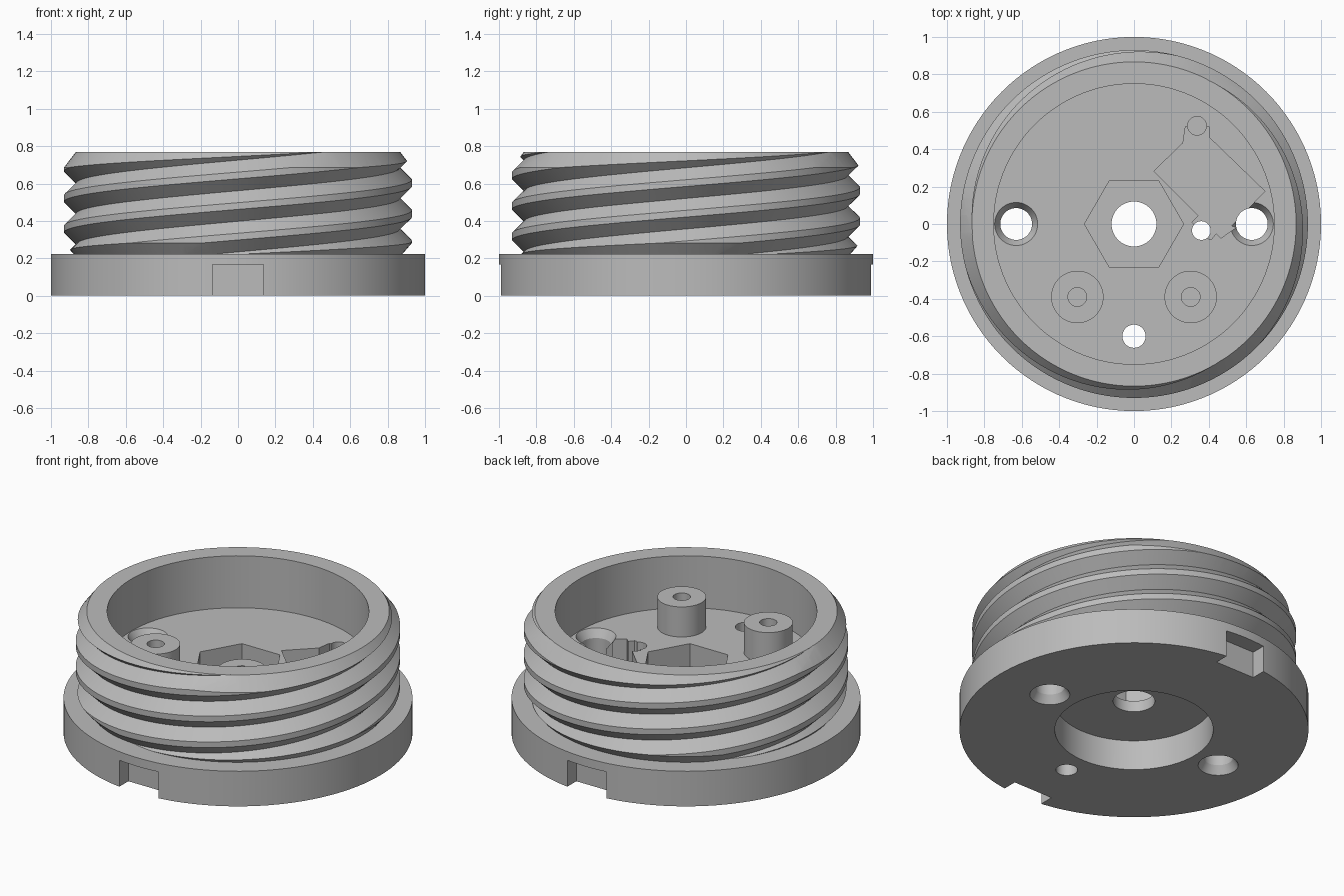
import bpy, bmesh, math

if "Cube" in bpy.data.objects:
    bpy.data.objects.remove(bpy.data.objects["Cube"])

SEG = 120
grey = bpy.data.materials.new("plain grey")
grey.diffuse_color = (0.5, 0.5, 0.5, 1)
grey.use_nodes = True
grey.node_tree.nodes["Principled BSDF"].inputs["Base Color"].default_value = grey.diffuse_color


def finish(name, bm):
    bmesh.ops.remove_doubles(bm, verts=bm.verts, dist=1e-5)
    bmesh.ops.recalc_face_normals(bm, faces=bm.faces)
    me = bpy.data.meshes.new(name)
    bm.to_mesh(me)
    bm.free()
    me.materials.append(grey)
    ob = bpy.data.objects.new(name, me)
    bpy.context.collection.objects.link(ob)
    return ob


def lathe(name, profile, x=0, y=0, n=SEG, closed=False):
    """Revolve (radius, z) points around a vertical axis at x, y."""
    bm = bmesh.new()
    rings = []
    for r, z in profile:
        if r == 0:
            rings.append([bm.verts.new((x, y, z))] * n)
        else:
            rings.append([bm.verts.new((x + r * math.cos(2 * math.pi * i / n),
                                        y + r * math.sin(2 * math.pi * i / n), z)) for i in range(n)])
    pairs = list(zip(rings, rings[1:]))
    if closed:
        pairs.append((rings[-1], rings[0]))
    for a, b in pairs:
        for i in range(n):
            j = (i + 1) % n
            vs = list(dict.fromkeys((a[i], a[j], b[j], b[i])))
            if len(vs) > 2:
                bm.faces.new(vs)
    return finish(name, bm)


def cylinder(name, r, z0, z1, x=0, y=0, n=48):
    return lathe(name, [(0, z0), (r, z0), (r, z1), (0, z1)], x, y, n)


def prism(name, pts, z0, z1):
    bm = bmesh.new()
    face = bm.faces.new([bm.verts.new((x, y, z0)) for x, y in pts])
    top = bmesh.ops.extrude_face_region(bm, geom=[face])["geom"]
    for v in top:
        if isinstance(v, bmesh.types.BMVert):
            v.co.z = z1
    return finish(name, bm)


def boolean(ob, other, operation="DIFFERENCE"):
    mod = ob.modifiers.new("cut", 'BOOLEAN')
    mod.operation, mod.solver, mod.object = operation, 'EXACT', other
    bpy.context.view_layer.objects.active = ob
    bpy.ops.object.modifier_apply(modifier=mod.name)
    bpy.data.objects.remove(other)


# base disc with raised floor
base = lathe("base", [(0, 0), (1, 0), (1, .222), (.8, .222), (.8, .44), (0, .44)])

# centre recess, shaft hole and hexagonal nut pocket
boolean(base, lathe("recess_cutter", [(0, -.1), (.454, -.1), (.454, .19), (.12, .19), (.12, .3), (0, .3)]))
boolean(base, cylinder("hex_cutter", .265, .26, .6, n=6))

# odd-shaped pocket with its two small holes
pocket = [(.262, .433), (.275, .52), (.40, .52), (.40, .465), (.70, .175), (.52, -.01), (.545, -.02),
          (.465, -.075), (.44, -.05), (.415, -.08), (.40, -.08), (.31, .01), (.345, .045), (.107, .283)]
boolean(base, prism("pocket_cutter", pocket, .26, .6))
boolean(base, cylinder("pocket_hole_cutter", .05, .1, .6, .36, -.035))
boolean(base, cylinder("blind_hole_cutter", .05, .23, .6, .337, .525))

# countersunk side holes and plain front hole
for x in (-.63, .63):
    boolean(base, lathe("side_hole_cutter", [(0, -.1), (.115, -.1), (.115, 0), (.085, .05), (.085, .39),
                                             (.115, .44), (.115, .6), (0, .6)], x, 0, 48))
boolean(base, cylinder("small_hole_cutter", .062, -.1, .6, 0, -.6))

# front and back notches in the rim
for s in (-1, 1):
    boolean(base, prism("notch_cutter", [(-.137, s * .9), (.137, s * .9), (.137, s * 1.1), (-.137, s * 1.1)],
                        -.1, .167))

# threaded sleeve: three-start helix swept as a sheet, capped, then trimmed
PITCH = .1635
profile = [(-PITCH / 2, .865), (-.018, .93), (.018, .93)]
bm = bmesh.new()
cols = []
for i in range(SEG + 1):
    a = 2 * math.pi * i / SEG
    z0 = .684 + 3 * PITCH * (a - math.pi) / (2 * math.pi)
    cols.append([bm.verts.new((r * math.cos(a), r * math.sin(a), z0 + dz + k * PITCH))
                 for k in range(-7, 6) for dz, r in profile])
for c, d in zip(cols, cols[1:]):
    for j in range(len(c) - 1):
        bm.faces.new((c[j], d[j], d[j + 1], c[j + 1]))
bmesh.ops.remove_doubles(bm, verts=bm.verts, dist=1e-5)
for z, n in ((.1, -1), (.88, 1)):
    bmesh.ops.bisect_plane(bm, geom=bm.verts[:] + bm.edges[:] + bm.faces[:], plane_co=(0, 0, z),
                           plane_no=(0, 0, n), clear_outer=True)
bmesh.ops.holes_fill(bm, edges=[e for e in bm.edges if e.is_boundary], sides=0)
sleeve = finish("threaded_sleeve", bm)
envelope = lathe("sleeve_envelope", [(.75, .21), (.868, .21), (.95, .305), (.95, .66), (.867, .769), (.75, .769)],
                 closed=True)
boolean(sleeve, envelope, "INTERSECT")

# screw posts
posts = [lathe(name, [(0, .47), (.05, .47), (.05, .63), (.14, .63), (.14, .43), (0, .43)], x, -.39, 48)
         for name, x in (("left_post", -.303), ("right_post", .303))]

# smooth curved walls, keep edges crisp
for ob in [base, sleeve] + posts:
    bpy.ops.object.select_all(action='DESELECT')
    ob.select_set(True)
    bpy.context.view_layer.objects.active = ob
    bpy.ops.object.shade_smooth_by_angle(angle=math.radians(25))
